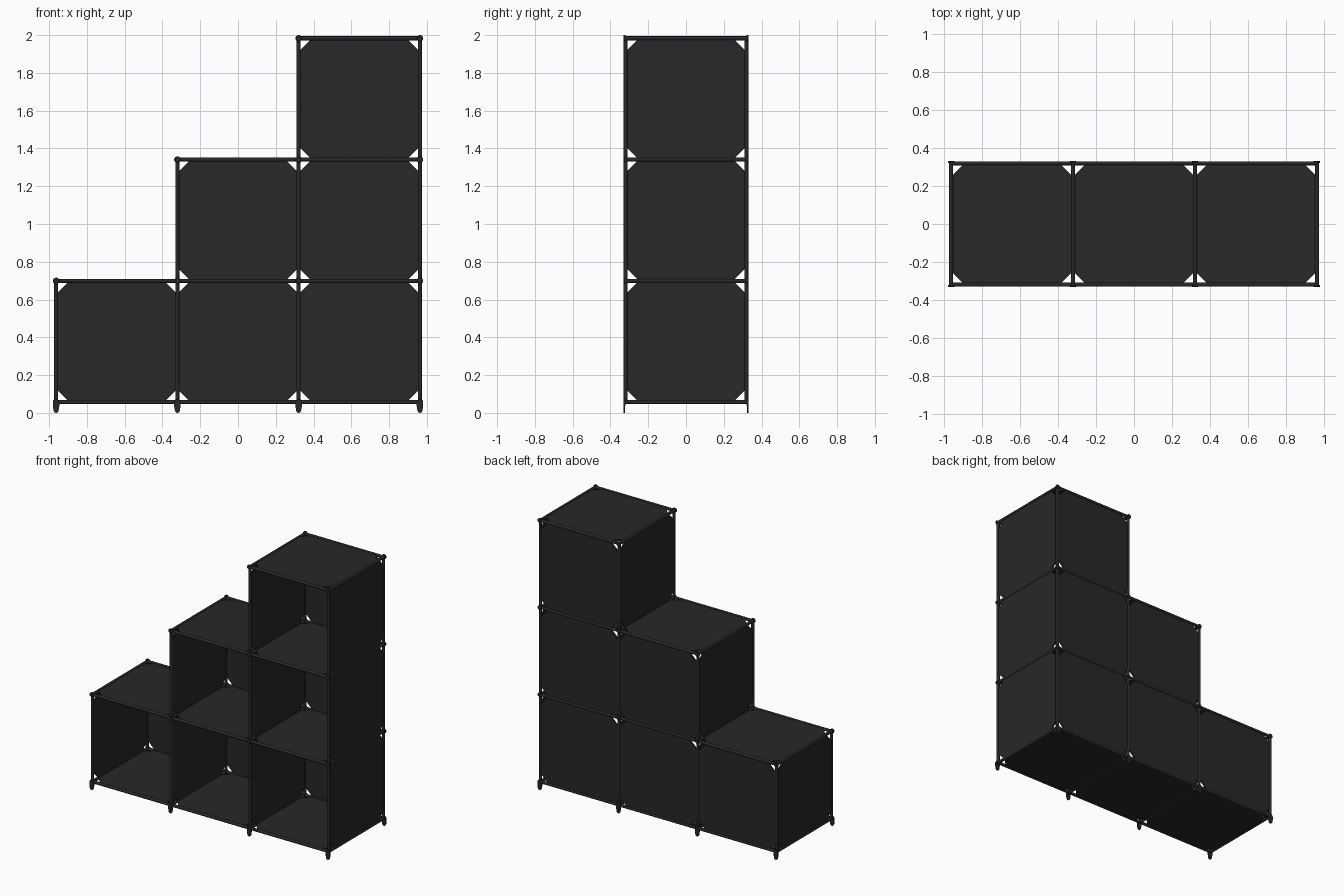
import bpy, bmesh, math
from mathutils import Vector, Matrix

if "Cube" in bpy.data.objects:
    bpy.data.objects.remove(bpy.data.objects["Cube"])

S = 0.642                                   # cell pitch
XS = [(i - 1.5) * S for i in range(4)]
ZS = [0.057 + k * S for k in range(4)]
Y = 0.3195                                  # frame depth line, front and back
TUBE_R, PANEL_T, CUT = 0.011, 0.010, 0.07
CELLS = [(i, k) for i in range(3) for k in range(i + 1)]   # staircase of cubes

mat = bpy.data.materials.new("black_plastic")
mat.diffuse_color = (0.02, 0.021, 0.023, 1)
mat.use_nodes = True
mat.node_tree.nodes["Principled BSDF"].inputs["Base Color"].default_value = mat.diffuse_color


def finish(bm, name, smooth=True):
    bmesh.ops.recalc_face_normals(bm, faces=bm.faces)
    me = bpy.data.meshes.new(name)
    bm.to_mesh(me)
    bm.free()
    me.materials.append(mat)
    ob = bpy.data.objects.new(name, me)
    bpy.context.collection.objects.link(ob)
    if smooth:
        bpy.ops.object.select_all(action='DESELECT')
        bpy.context.view_layer.objects.active = ob
        ob.select_set(True)
        bpy.ops.object.shade_smooth_by_angle(angle=math.radians(35))
    return ob


def rod(bm, a, b, r1, r2=None, seg=14):
    a, b = Vector(a), Vector(b)
    d = b - a
    m = Matrix.Translation((a + b) / 2) @ d.to_track_quat('Z', 'Y').to_matrix().to_4x4()
    bmesh.ops.create_cone(bm, cap_ends=True, segments=seg, radius1=r1,
                          radius2=r1 if r2 is None else r2, depth=d.length, matrix=m)


def prism(bm, pts, offset):
    f = bm.faces.new([bm.verts.new(p) for p in pts])
    ext = bmesh.ops.extrude_face_region(bm, geom=[f])
    bmesh.ops.translate(bm, vec=offset,
                        verts=[v for v in ext['geom'] if isinstance(v, bmesh.types.BMVert)])


def panel(bm, centre, u, v, hu, hv):
    # square sheet with cut corners
    c, u, v = Vector(centre), Vector(u), Vector(v)
    n = u.cross(v) * PANEL_T
    prof = [(hu, hv - CUT), (hu - CUT, hv), (CUT - hu, hv), (-hu, hv - CUT),
            (-hu, CUT - hv), (CUT - hu, -hv), (hu - CUT, -hv), (hu, CUT - hv)]
    prism(bm, [c + u * p + v * q - n / 2 for p, q in prof], n)


# shared nodes and edges of the staircase
nodes = sorted({(i + a, k + b) for i, k in CELLS for a in (0, 1) for b in (0, 1)})
h_edges = sorted({(i, k + b) for i, k in CELLS for b in (0, 1)})
v_edges = sorted({(i + a, k) for i, k in CELLS for a in (0, 1)})

# frame tubes
bm = bmesh.new()
for s in (-1, 1):
    for i, k in h_edges:
        rod(bm, (XS[i], s * Y, ZS[k]), (XS[i + 1], s * Y, ZS[k]), TUBE_R)
    for i, k in v_edges:
        rod(bm, (XS[i], s * Y, ZS[k]), (XS[i], s * Y, ZS[k + 1]), TUBE_R)
for i, k in nodes:
    rod(bm, (XS[i], -Y, ZS[k]), (XS[i], Y, ZS[k]), TUBE_R)
finish(bm, "frame_tubes")

# back, shelf and divider panels
bm = bmesh.new()
for i, k in CELLS:
    panel(bm, (XS[i] + S / 2, Y, ZS[k] + S / 2), (1, 0, 0), (0, 0, 1), S / 2, S / 2)
finish(bm, "back_panels", False)
bm = bmesh.new()
for i, k in h_edges:
    panel(bm, (XS[i] + S / 2, 0, ZS[k]), (1, 0, 0), (0, 1, 0), S / 2, Y)
finish(bm, "shelf_panels", False)
bm = bmesh.new()
for i, k in v_edges:
    panel(bm, (XS[i], 0, ZS[k] + S / 2), (0, 1, 0), (0, 0, 1), Y, S / 2)
finish(bm, "side_panels", False)

# round connector caps at the front and back nodes
bm = bmesh.new()
for s in (-1, 1):
    for i, k in nodes:
        x, z = XS[i], ZS[k]
        rod(bm, (x, s * 0.321, z), (x, s * 0.329, z), 0.017, seg=24)
        rod(bm, (x, s * 0.329, z), (x, s * 0.332, z), 0.017, 0.014, seg=24)
finish(bm, "connector_caps")

# thin tapered feet with rounded tips
bm = bmesh.new()
tip = [(0.013 * math.cos(t), 0.013 + 0.013 * math.sin(t))
       for t in [math.pi + math.pi * j / 8 for j in range(9)]]
outline = [(-0.017, 0.057), (-0.017, 0.035)] + tip + [(0.017, 0.035), (0.017, 0.057)]
for s in (-1, 1):
    for x in XS:
        prism(bm, [(x + p, s * 0.322, q) for p, q in outline], (0, s * 0.010, 0))
finish(bm, "feet")
